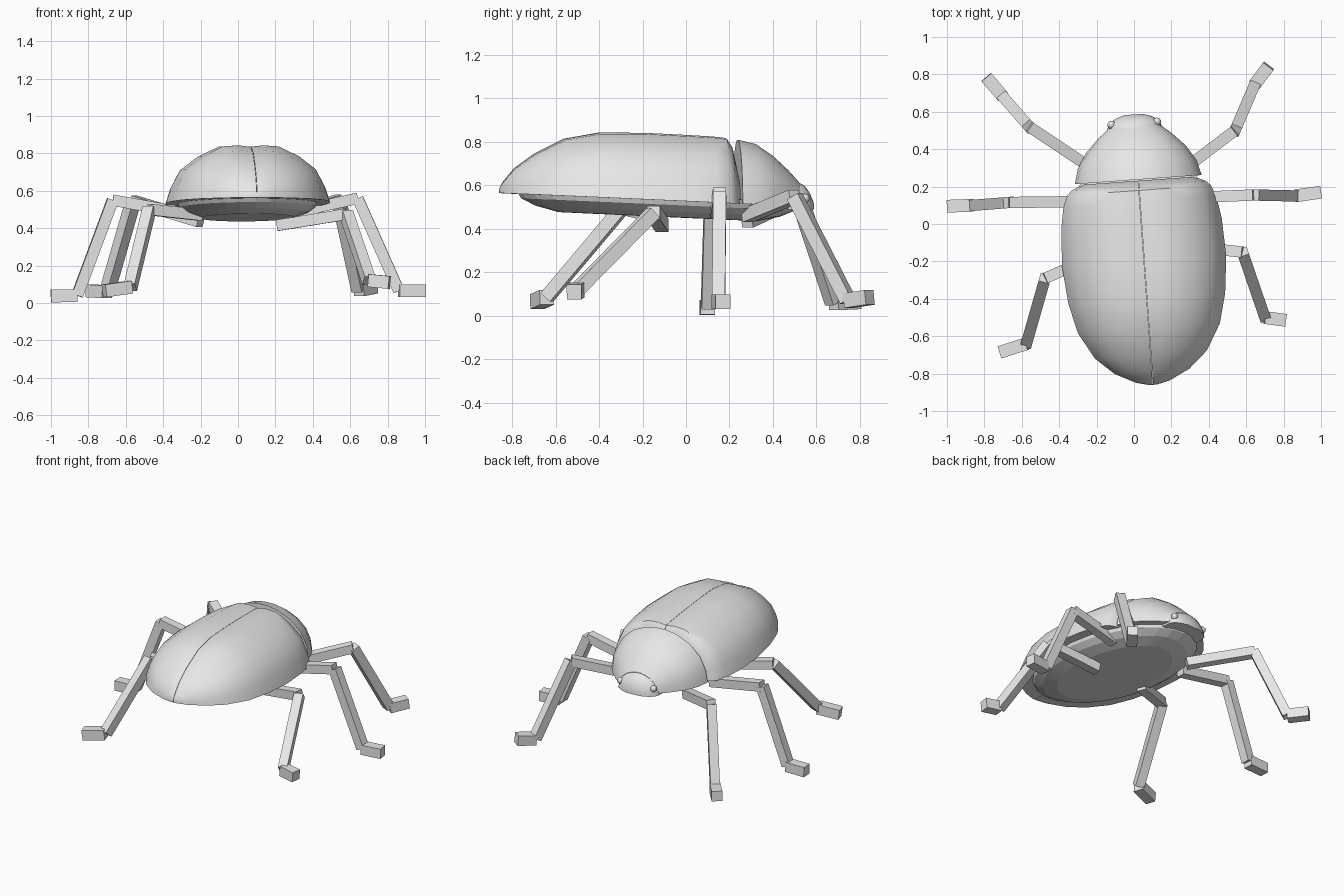
import bpy, bmesh, math
from mathutils import Vector, Matrix

if "Cube" in bpy.data.objects:
    bpy.data.objects.remove(bpy.data.objects["Cube"])

grey = bpy.data.materials.new("plain_grey")
grey.diffuse_color = (0.8, 0.8, 0.8, 1)
grey.use_nodes = True
grey.node_tree.nodes["Principled BSDF"].inputs["Base Color"].default_value = grey.diffuse_color

# The body points slightly off the y axis
BODY = Matrix.Translation((0.04, 0, 0)) @ Matrix.Rotation(math.radians(4.1), 4, 'Z')


def finish(name, bm, smooth=None, matrix=None):
    bmesh.ops.recalc_face_normals(bm, faces=bm.faces[:])
    me = bpy.data.meshes.new(name)
    bm.to_mesh(me)
    bm.free()
    me.materials.append(grey)
    ob = bpy.data.objects.new(name, me)
    bpy.context.collection.objects.link(ob)
    if matrix:
        ob.matrix_world = matrix
    if smooth:
        bpy.ops.object.select_all(action='DESELECT')
        ob.select_set(True)
        bpy.context.view_layer.objects.active = ob
        bpy.ops.object.shade_smooth_by_angle(angle=math.radians(smooth))
    return ob


def loft(name, rings, smooth=40, matrix=None):
    """Skin a list of equal-length closed rings and cap both ends."""
    bm = bmesh.new()
    rows = [[bm.verts.new(p) for p in ring] for ring in rings]
    n = len(rows[0])
    for a, b in zip(rows, rows[1:]):
        for i in range(n):
            j = (i + 1) % n
            bm.faces.new((a[i], a[j], b[j], b[i]))
    bm.faces.new(rows[0])
    bm.faces.new(rows[-1])
    return finish(name, bm, smooth, matrix)


def base_z(y):
    return 0.526 - 0.045 * y


# Half cross-section of the shells: fraction of half width, fraction of height
SHELL = [(1, 0), (0.94, 0.27), (0.83, 0.57), (0.62, 0.80), (0.36, 0.98), (0.16, 1.0)]
DOME = [(1, 0), (0.96, 0.28), (0.84, 0.56), (0.62, 0.80), (0.34, 0.95), (0.12, 1.0)]

# Wing cases: y, half width, top height
WING = [(-0.862, 0.02, 0.585), (-0.845, 0.09, 0.615), (-0.79, 0.20, 0.68),
        (-0.70, 0.30, 0.745), (-0.56, 0.38, 0.815), (-0.40, 0.42, 0.843),
        (-0.20, 0.44, 0.842), (0.0, 0.43, 0.832), (0.12, 0.41, 0.825),
        (0.18, 0.385, 0.818), (0.205, 0.36, 0.78), (0.232, 0.30, 0.66)]
for side, s in (("left", -1), ("right", 1)):
    rings = []
    for y, w, top in WING:
        b = base_z(y)
        ring = [(s * max(u * w, 0.002), y, b + v * (top - b)) for u, v in SHELL]
        ring.append((s * 0.001, y, b + 0.975 * (top - b)))
        ring.append((s * 0.001, y, b))
        rings.append(ring)
    loft("wing_case_" + side, rings, 40, BODY)


def dome(name, stations, floor):
    rings = []
    for y, w, top in stations:
        b = floor(y)
        half = [(u * w, y, b + v * (top - b)) for u, v in DOME]
        rings.append(half + [(-x, yy, z) for x, yy, z in reversed(half)])
    return loft(name, rings, 40, BODY)


# Thorax shield and head
dome("thorax_shield", [(0.238, 0.34, 0.81), (0.32, 0.318, 0.79), (0.40, 0.268, 0.735),
                       (0.47, 0.20, 0.67), (0.52, 0.14, 0.615)], base_z)
dome("head", [(0.46, 0.15, 0.63), (0.515, 0.147, 0.615), (0.545, 0.135, 0.60),
              (0.57, 0.10, 0.565), (0.587, 0.05, 0.525)], lambda y: 0.49)

# Eyes
for side, s in (("left", -1), ("right", 1)):
    bm = bmesh.new()
    bmesh.ops.create_uvsphere(bm, u_segments=10, v_segments=6, radius=0.022)
    finish("eye_" + side, bm, 60, BODY @ Matrix.Translation((s * 0.122, 0.54, 0.54)))

# Belly: stacked ovals tapering down to a flat underside
rings = []
for dz, hw, hl in ((0.02, 0.38, 0.655), (-0.02, 0.365, 0.63), (-0.05, 0.325, 0.565),
                   (-0.075, 0.25, 0.46)):
    ring = []
    for i in range(28):
        a = math.tau * i / 28
        y = -0.13 + hl * math.sin(a)
        ring.append((hw * math.cos(a), y, base_z(y) + dz))
    rings.append(ring)
loft("belly", rings, 8, BODY)


def beam(bm, a, b, width):
    """Square bar from a to b."""
    a, b = Vector(a), Vector(b)
    d = (b - a).normalized()
    side = d.cross(Vector((0, 0, 1))).normalized() * width / 2
    up = side.cross(d).normalized() * width / 2
    rows = [[bm.verts.new(p + side * i + up * j)
             for i, j in ((-1, -1), (1, -1), (1, 1), (-1, 1))] for p in (a, b)]
    for i in range(4):
        j = (i + 1) % 4
        bm.faces.new((rows[0][i], rows[0][j], rows[1][j], rows[1][i]))
    bm.faces.new(rows[0])
    bm.faces.new(rows[1])


# Legs: hip, knee, ankle, toe
LEGS = {
    "front_left_leg": ((-0.20, 0.28, 0.435), (-0.56, 0.52, 0.545), (-0.70, 0.68, 0.06), (-0.79, 0.785, 0.065)),
    "front_right_leg": ((0.25, 0.28, 0.46), (0.54, 0.50, 0.55), (0.645, 0.745, 0.07), (0.72, 0.845, 0.085)),
    "middle_left_leg": ((-0.28, 0.12, 0.48), (-0.67, 0.115, 0.55), (-0.86, 0.10, 0.04), (-1.0, 0.095, 0.037)),
    "middle_right_leg": ((0.28, 0.14, 0.48), (0.64, 0.155, 0.56), (0.86, 0.15, 0.065), (1.0, 0.17, 0.065)),
    "rear_left_leg": ((-0.20, -0.17, 0.47), (-0.475, -0.29, 0.50), (-0.575, -0.64, 0.085), (-0.715, -0.685, 0.065)),
    "rear_right_leg": ((0.21, -0.11, 0.415), (0.58, -0.15, 0.475), (0.70, -0.50, 0.12), (0.81, -0.515, 0.11)),
}
for name, (hip, knee, ankle, toe) in LEGS.items():
    bm = bmesh.new()
    beam(bm, hip, knee, 0.06)
    beam(bm, knee, ankle, 0.06)
    beam(bm, ankle, toe, 0.068)
    finish(name, bm)
